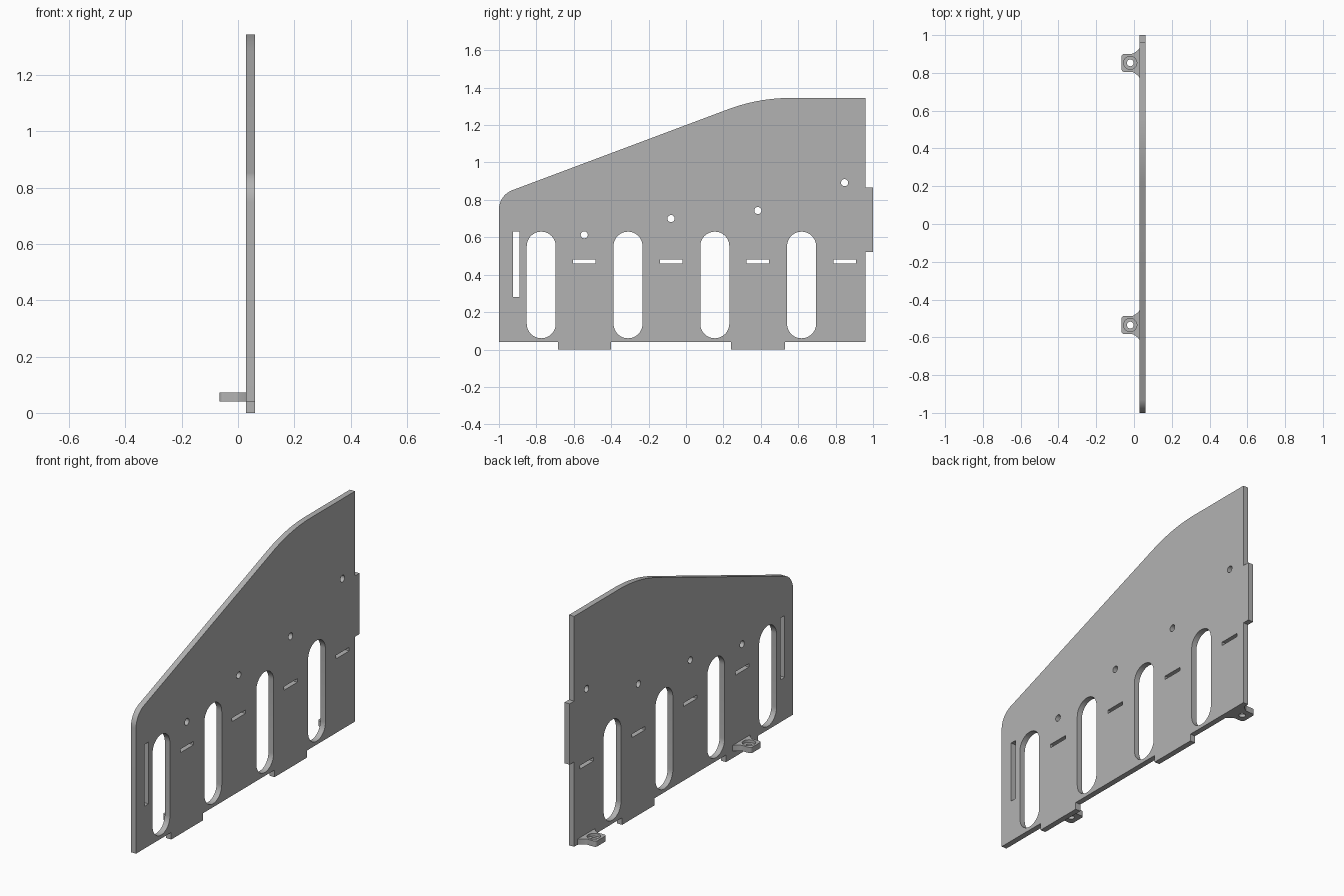
import bpy, bmesh, math
from mathutils import Matrix, Vector

if "Cube" in bpy.data.objects:
    bpy.data.objects.remove(bpy.data.objects["Cube"], do_unlink=True)

grey = bpy.data.materials.new("mid grey")
grey.use_nodes = True
GREY = (0.45, 0.45, 0.45, 1)
grey.diffuse_color = GREY
grey.node_tree.nodes["Principled BSDF"].inputs["Base Color"].default_value = GREY


def fillet(corners, radii, steps=12):
    """Round the corners of a closed outline with tangent arcs."""
    out = []
    for i, c in enumerate(corners):
        p = Vector(c)
        r = radii.get(i, 0)
        if not r:
            out.append(p)
            continue
        a = (Vector(corners[i - 1]) - p).normalized()
        b = (Vector(corners[(i + 1) % len(corners)]) - p).normalized()
        half = a.angle(b) / 2
        centre = p + (a + b).normalized() * r / math.sin(half)
        start = p + a * r / math.tan(half) - centre
        end = p + b * r / math.tan(half) - centre
        sweep = start.angle_signed(end)
        for k in range(steps + 1):
            out.append(centre + Matrix.Rotation(-sweep * k / steps, 2) @ start)
    return out


def circle(u, v, r, n=32):
    return [Vector((u + r * math.cos(math.tau * k / n),
                    v + r * math.sin(math.tau * k / n))) for k in range(n)]


def rect(u, v, w, h, r=0):
    pts = [(u - w / 2, v - h / 2), (u + w / 2, v - h / 2),
           (u + w / 2, v + h / 2), (u - w / 2, v + h / 2)]
    return fillet(pts, {i: r for i in range(4)})


def sheet(name, loops, thickness, matrix):
    """Extruded flat profile; every loop after the first is a hole."""
    curve = bpy.data.curves.new(name, 'CURVE')
    curve.dimensions = '2D'
    curve.fill_mode = 'BOTH'
    curve.extrude = thickness / 2
    for loop in loops:
        s = curve.splines.new('POLY')
        s.points.add(len(loop) - 1)
        for pt, p in zip(s.points, loop):
            pt.co = (p.x, p.y, 0, 1)
        s.use_cyclic_u = True
    helper = bpy.data.objects.new(name + "_profile", curve)
    bpy.context.collection.objects.link(helper)
    bpy.context.view_layer.update()
    mesh = bpy.data.meshes.new_from_object(helper)
    bpy.data.objects.remove(helper)
    bm = bmesh.new()
    bm.from_mesh(mesh)
    bmesh.ops.remove_doubles(bm, verts=bm.verts, dist=0.0002)
    bmesh.ops.recalc_face_normals(bm, faces=bm.faces)
    bm.transform(matrix)
    bm.to_mesh(mesh)
    bm.free()
    mesh.name = name
    mesh.materials.clear()
    mesh.materials.append(grey)
    obj = bpy.data.objects.new(name, mesh)
    bpy.context.collection.objects.link(obj)
    return obj


def smooth(obj):
    bpy.ops.object.select_all(action='DESELECT')
    obj.select_set(True)
    bpy.context.view_layer.objects.active = obj
    bpy.ops.object.shade_smooth_by_angle(angle=math.radians(30))


# Side plate outline, with feet below and a tab on the back edge
BASE, TOP, BACK = 0.04, 1.345, 0.96
outline = [(-1, BASE)]
for a, b in ((-0.685, -0.4), (0.24, 0.53)):
    outline += [(a, BASE), (a, 0), (b, 0), (b, BASE)]
outline += [(BACK, BASE), (BACK, 0.52), (1, 0.52), (1, 0.865), (BACK, 0.865), (BACK, TOP)]
shoulder = len(outline)
outline += [(0.387, TOP), (-1, 0.825)]
loops = [fillet(outline, {shoulder: 0.96, shoulder + 1: 0.11}, 20)]

# Tall windows, short slots and round holes at an even pitch
for i, hole_z in enumerate((0.613, 0.70, 0.743, 0.892)):
    step = i * 0.464
    loops.append(rect(-0.774 + step, 0.345, 0.155, 0.57, 0.0774))
    loops.append(rect(-0.544 + step, 0.47, 0.12, 0.02))
    loops.append(circle(-0.544 + step, hole_z, 0.019))
loops.append(rect(-0.907, 0.455, 0.036, 0.35))

upright = Matrix(((0, 0, 1, 0.045), (1, 0, 0, 0), (0, 1, 0, 0), (0, 0, 0, 1)))
smooth(sheet("side_plate", loops, 0.032, upright))

# Screw lugs with a flared root and a counterbored hole
ROOT, THICK, HOLE_X = 0.03, 0.032, -0.02
half = [(-0.066, 0.048), (-0.005, 0.048), (0.022, 0.068), (ROOT, 0.08)]
lug_shape = half + [(x, -y) for x, y in reversed(half)]
lug_loop = fillet(lug_shape, {0: 0.015, 7: 0.015, 1: 0.03, 6: 0.03}, 8)
for name, y in (("front_lug", -0.535), ("back_lug", 0.853)):
    lug = sheet(name, [lug_loop, circle(HOLE_X, 0, 0.018)], THICK,
                Matrix.Translation((0, y, BASE + THICK / 2)))
    cutter = sheet(name + "_counterbore", [circle(HOLE_X, 0, 0.035)], THICK,
                   Matrix.Translation((0, y, BASE + THICK)))
    cutter.hide_render = True
    cutter.hide_viewport = True
    mod = lug.modifiers.new("counterbore", 'BOOLEAN')
    mod.operation = 'DIFFERENCE'
    mod.solver = 'EXACT'
    mod.object = cutter
    bpy.context.view_layer.objects.active = lug
    bpy.ops.object.modifier_apply(modifier=mod.name)
    bpy.data.objects.remove(cutter, do_unlink=True)
    smooth(lug)
